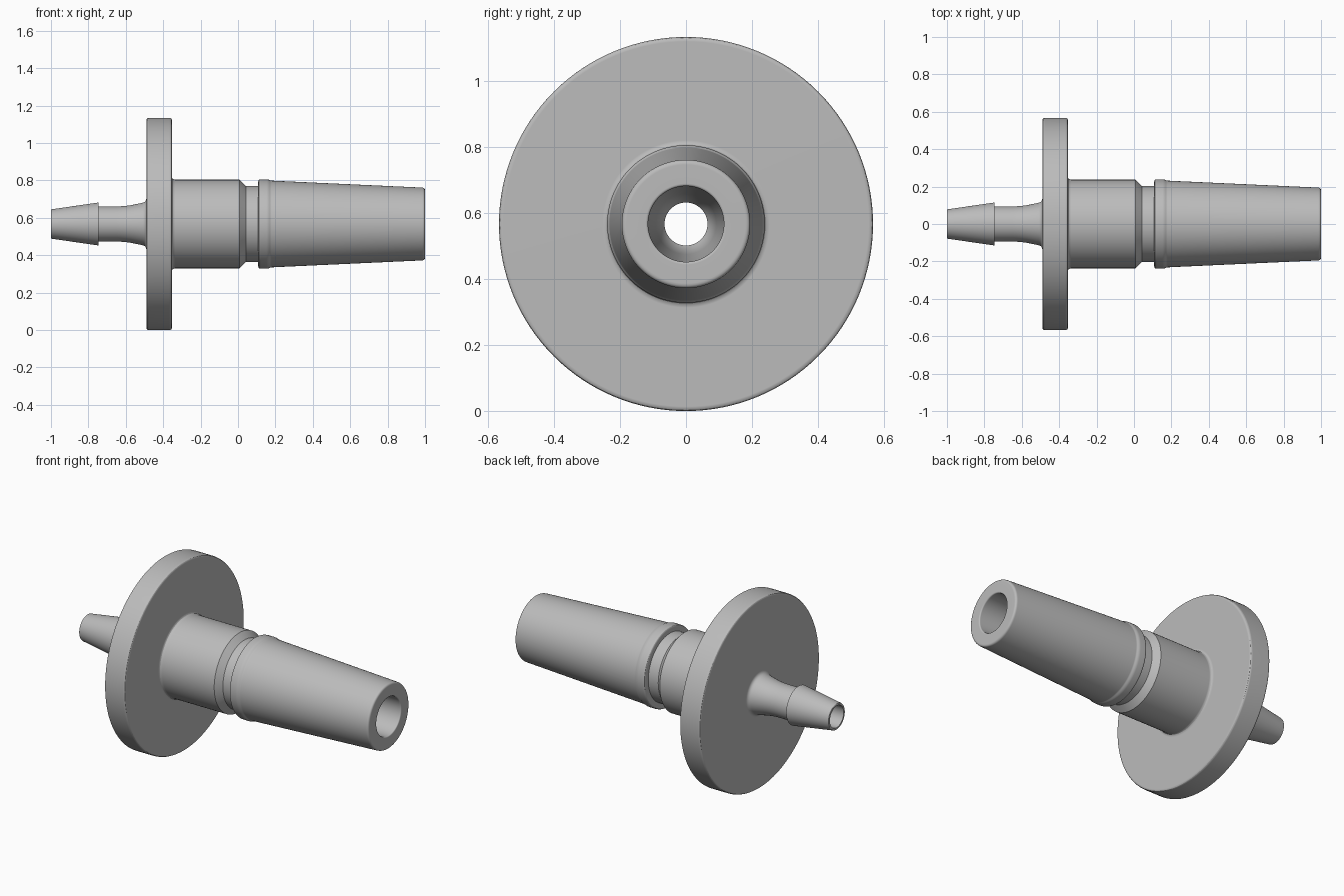
import bpy
import bmesh
import math
from mathutils import Vector, Matrix

cube = bpy.data.objects.get("Cube")
if cube:
    bpy.data.objects.remove(cube, do_unlink=True)

AXIS_HEIGHT = 0.567
SIDES = 128

# One grey plastic for the whole fitting
grey = bpy.data.materials.new("light grey plastic")
grey.use_nodes = True
colour = (0.5, 0.5, 0.5, 1)
grey.diffuse_color = colour
shader = grey.node_tree.nodes["Principled BSDF"]
shader.inputs["Base Color"].default_value = colour
shader.inputs["Roughness"].default_value = 0.6


def rounded(corners, steps=4):
    """Turn (x, radius, rounding) corners into a closed loop of points."""
    points = []
    for i, (x, r, size) in enumerate(corners):
        here = Vector((x, 0, r))
        if not size:
            points.append(here)
            continue
        before = Vector((corners[i - 1][0], 0, corners[i - 1][1]))
        after_corner = corners[(i + 1) % len(corners)]
        after = Vector((after_corner[0], 0, after_corner[1]))
        a = here + (before - here).normalized() * size
        b = here + (after - here).normalized() * size
        for k in range(steps + 1):
            t = k / steps
            points.append(a * (1 - t) ** 2 + here * 2 * t * (1 - t) + b * t ** 2)
    return points


def lathe(name, corners):
    """Revolve a closed profile around the x axis."""
    bm = bmesh.new()
    verts = [bm.verts.new(p) for p in rounded(corners)]
    edges = [bm.edges.new((v, verts[i - 1])) for i, v in enumerate(verts)]
    bmesh.ops.spin(bm, geom=verts + edges, axis=(1, 0, 0), cent=(0, 0, 0),
                   angle=math.tau, steps=SIDES, use_merge=True)
    bmesh.ops.remove_doubles(bm, verts=bm.verts[:], dist=0.0001)
    bmesh.ops.recalc_face_normals(bm, faces=bm.faces[:])
    bmesh.ops.transform(bm, matrix=Matrix.Translation((0, 0, AXIS_HEIGHT)), verts=bm.verts[:])
    mesh = bpy.data.meshes.new(name)
    bm.to_mesh(mesh)
    bm.free()
    mesh.materials.append(grey)
    obj = bpy.data.objects.new(name, mesh)
    bpy.context.collection.objects.link(obj)
    bpy.ops.object.select_all(action="DESELECT")
    obj.select_set(True)
    bpy.context.view_layer.objects.active = obj
    bpy.ops.object.shade_smooth_by_angle(angle=math.radians(28))
    weighted = obj.modifiers.new("even shading", "WEIGHTED_NORMAL")
    weighted.keep_sharp = True
    return obj


# Hose barb and flared neck
barb = [(-1, 0.078, 0.004), (-0.745, 0.115, 0), (-0.745, 0.094, 0),
        (-0.6, 0.094, 0.05), (-0.49, 0.118, 0.02)]
# Wide disc flange
flange = [(-0.49, 0.567, 0.014), (-0.353, 0.567, 0.014)]
# Straight collar with a chamfer into the groove
collar = [(-0.353, 0.237, 0.017), (0.008, 0.237, 0), (0.042, 0.203, 0),
          (0.108, 0.203, 0)]
# Tapered plug with a raised bead at its base
plug = [(0.108, 0.239, 0.014), (0.16, 0.239, 0.008), (0.175, 0.232, 0.004),
        (1, 0.194, 0.014)]
# Through bore: tapered socket narrowing to the hose passage
bore = [(1, 0.115, 0.008), (-0.25, 0.092, 0), (-0.3, 0.065, 0), (-1, 0.065, 0)]

lathe("hose_fitting", barb + flange + collar + plug + bore)
